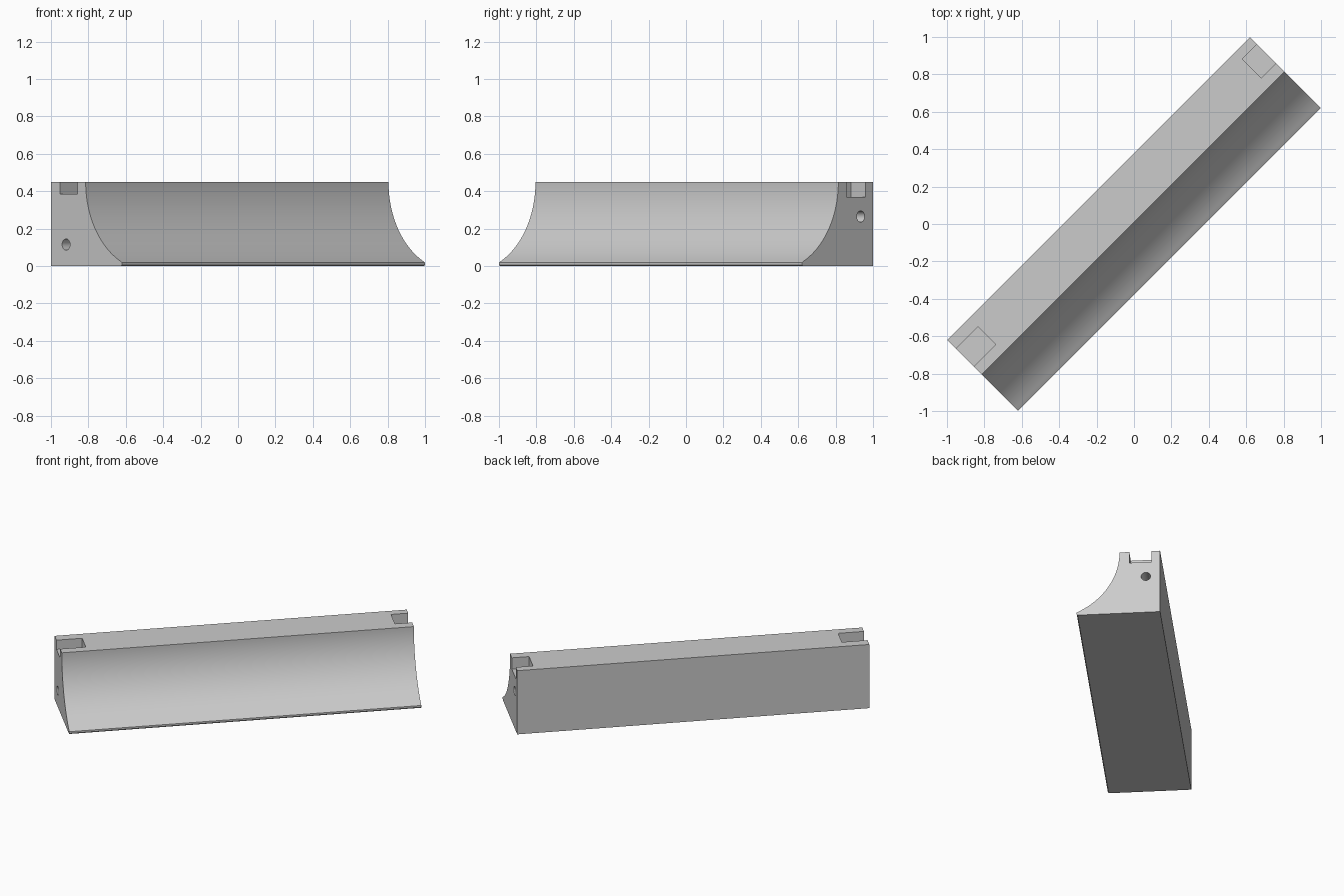
import bpy, bmesh, math
from mathutils import Matrix

cube = bpy.data.objects.get("Cube")
if cube:
    bpy.data.objects.remove(cube)

HALF_LEN, HALF_WID, HEIGHT = 1.145, 0.268, 0.45
RADIUS = 0.473                     # radius of the hollow front face
TOP_EDGE = 0.007                   # front edge of the flat top

grey = bpy.data.materials.new("light grey")
grey.use_nodes = True
colour = (0.6, 0.6, 0.6, 1)
grey.diffuse_color = colour
grey.node_tree.nodes["Principled BSDF"].inputs["Base Color"].default_value = colour


def make_object(name, bm):
    bmesh.ops.recalc_face_normals(bm, faces=bm.faces[:])
    mesh = bpy.data.meshes.new(name)
    bm.to_mesh(mesh)
    bm.free()
    mesh.materials.append(grey)
    obj = bpy.data.objects.new(name, mesh)
    bpy.context.collection.objects.link(obj)
    return obj


def box(name, x0, x1, y0, y1, z0, z1):
    bm = bmesh.new()
    place = Matrix.Translation(((x0 + x1) / 2, (y0 + y1) / 2, (z0 + z1) / 2))
    size = Matrix.Diagonal((abs(x1 - x0), abs(y1 - y0), z1 - z0, 1))
    bmesh.ops.create_cube(bm, size=1, matrix=place @ size)
    return make_object(name, bm)


def rod(name, x, y, z, radius, length):
    bm = bmesh.new()
    place = Matrix.Translation((x, y, z)) @ Matrix.Rotation(math.pi / 2, 4, "Y")
    bmesh.ops.create_cone(bm, cap_ends=True, segments=32, radius1=radius,
                          radius2=radius, depth=length, matrix=place)
    return make_object(name, bm)


# Bar profile: flat back, top and base, hollow front, small rounded lip
profile = [(HALF_WID, 0), (HALF_WID, HEIGHT)]
end_angle = math.asin((HEIGHT - 0.025) / RADIUS)
for i in range(33):
    a = end_angle * i / 32
    profile.append((TOP_EDGE - RADIUS * (1 - math.cos(a)), HEIGHT - RADIUS * math.sin(a)))
profile += [(-HALF_WID, 0.019), (-HALF_WID, 0.007), (-HALF_WID + 0.006, 0)]

bm = bmesh.new()
face = bm.faces.new([bm.verts.new((-HALF_LEN, y, z)) for y, z in profile])
swept = bmesh.ops.extrude_face_region(bm, geom=[face], use_keep_orig=True)
for v in swept["geom"]:
    if isinstance(v, bmesh.types.BMVert):
        v.co.x = HALF_LEN
bar = make_object("concave_bar", bm)

# Open slots in the top and round holes in the two ends
cutters = []
for side, depth, back, front, floor, hole_y, hole_z in (
        (-1, 0.167, 0.066, 0.201, 0.385, 0.113, 0.115),
        (1, 0.112, 0.054, 0.198, 0.37, 0.092, 0.265)):
    cutters.append(box("slot_cutter", side * (HALF_LEN - depth), side * (HALF_LEN + 0.1),
                       HALF_WID - front, HALF_WID - back, floor, HEIGHT + 0.1))
    cutters.append(rod("hole_cutter", side * HALF_LEN, HALF_WID - hole_y, hole_z, 0.03, 0.3))

bpy.ops.object.select_all(action="DESELECT")
bpy.context.view_layer.objects.active = bar
bar.select_set(True)
for cutter in cutters:
    mod = bar.modifiers.new("cut", "BOOLEAN")
    mod.operation = "DIFFERENCE"
    mod.solver = "EXACT"
    mod.object = cutter
    bpy.ops.object.modifier_apply(modifier=mod.name)
    bpy.data.objects.remove(cutter)

# Turn the bar to lie diagonally
bar.data.transform(Matrix.Rotation(math.pi / 4, 4, "Z"))
bpy.ops.object.shade_smooth_by_angle(angle=math.radians(30))
